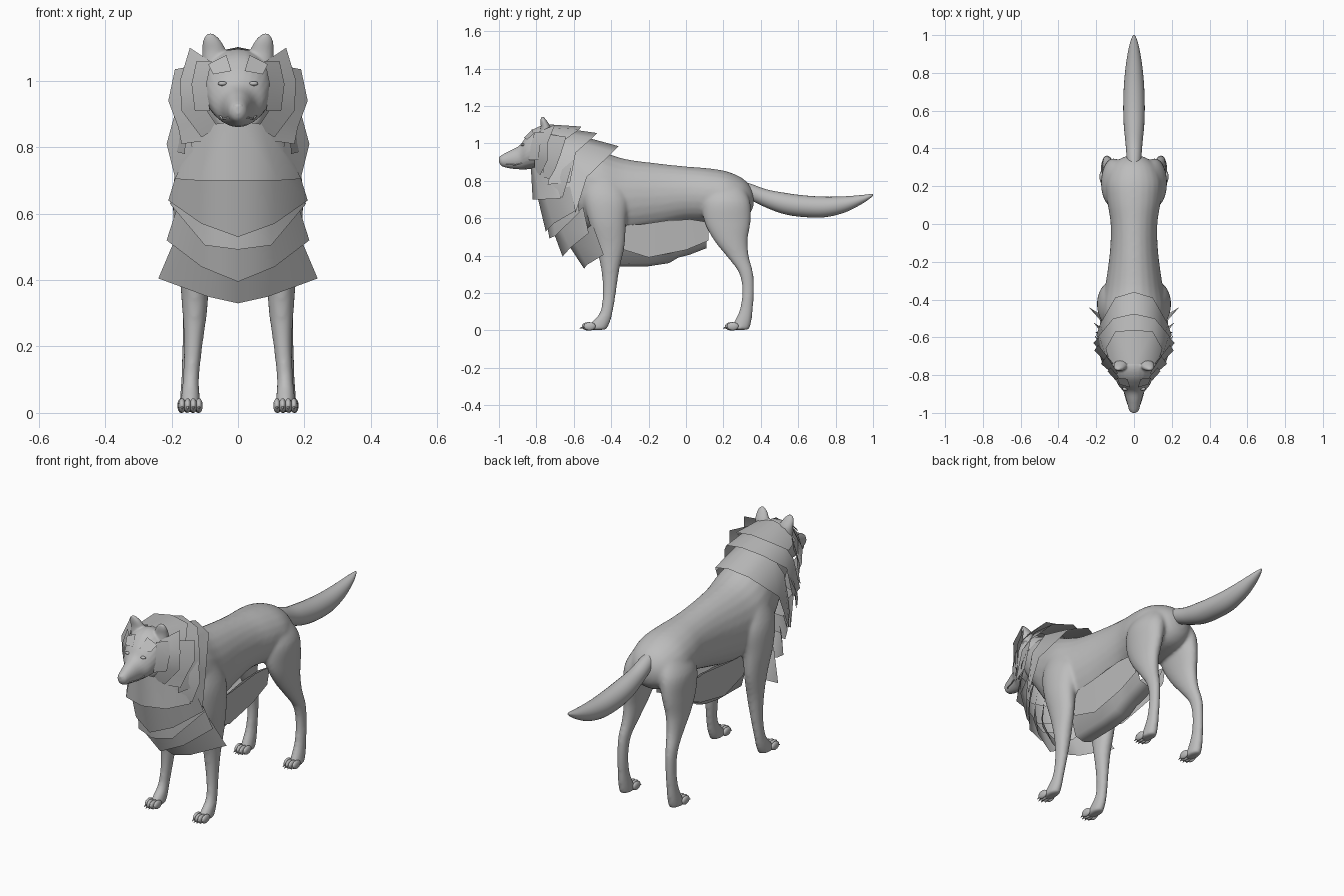
import bpy
import bmesh
from math import sin, cos, pi
from mathutils import Vector, Matrix

cube = bpy.data.objects.get("Cube")
if cube:
    bpy.data.objects.remove(cube, do_unlink=True)

# One plain fur colour for the whole animal
GREY = (.51, .51, .51, 1)
fur = bpy.data.materials.new("grey fur")
fur.use_nodes = True
fur.diffuse_color = GREY
fur.node_tree.nodes["Principled BSDF"].inputs["Base Color"].default_value = GREY


def finish(bm, name, closed=True):
    """Turn a bmesh into a named, smooth object."""
    if closed:
        bmesh.ops.recalc_face_normals(bm, faces=bm.faces)
    for face in bm.faces:
        face.smooth = True
    mesh = bpy.data.meshes.new(name)
    bm.to_mesh(mesh)
    bm.free()
    mesh.materials.append(fur)
    obj = bpy.data.objects.new(name, mesh)
    bpy.context.scene.collection.objects.link(obj)
    return obj


def spline(stations, steps=4):
    """Smooth interpolation through the cross-section stations."""
    pts = [Vector(s) for s in stations]
    pts = [pts[0]] + pts + [pts[-1]]
    out = []
    for a, b, c, d in zip(pts, pts[1:], pts[2:], pts[3:]):
        for i in range(steps):
            t = i / steps
            out.append(b + (c - a) * (t / 2)
                       + (a * 2 - b * 5 + c * 4 - d) * (t * t / 2)
                       + (b * 3 - a - c * 3 + d) * (t ** 3 / 2))
    return out + [pts[-1]]


def loft(bm, stations, side=1, upright=False, sides=24):
    """Closed tube of ellipses: (x, y, z, half width, half depth or height)."""
    rings = []
    for x, y, z, a, b in spline(stations):
        a, b = max(a, .002), max(b, .002)
        ring = []
        for i in range(sides):
            u, v = a * cos(2 * pi * i / sides), b * sin(2 * pi * i / sides)
            offset = (u, v, 0) if upright else (u, 0, v)
            ring.append(bm.verts.new(Vector((x * side, y, z)) + Vector(offset)))
        rings.append(ring)
    for low, high in zip(rings, rings[1:]):
        for i in range(sides):
            j = (i + 1) % sides
            bm.faces.new((low[i], low[j], high[j], high[i]))
    bm.faces.new(rings[0])
    bm.faces.new(rings[-1])


def centred(profile):
    return [(0, *p) for p in profile]


def ball(bm, centre, size):
    matrix = Matrix.Translation(centre) @ Matrix.Diagonal((*size, 1))
    bmesh.ops.create_uvsphere(bm, u_segments=14, v_segments=10, radius=1, matrix=matrix)


def blend(obj, voxel, rounds):
    """Merge overlapping volumes into one soft skin."""
    remesh = obj.modifiers.new("merge", 'REMESH')
    remesh.mode = 'VOXEL'
    remesh.voxel_size = voxel
    remesh.use_smooth_shade = True
    soften = obj.modifiers.new("soften", 'SMOOTH')
    soften.factor = .5
    soften.iterations = rounds


def sheet(name, *rows):
    """Thin fur sheet spanning half rows of points, mirrored across x."""
    bm = bmesh.new()
    grid = [[bm.verts.new(p) for p in row] for row in rows]
    for upper, lower in zip(grid, grid[1:]):
        for i in range(len(upper) - 1):
            bm.faces.new((upper[i], lower[i], lower[i + 1], upper[i + 1]))
    obj = finish(bm, name, closed=False)
    mirror = obj.modifiers.new("mirror", 'MIRROR')
    mirror.use_axis[0] = True
    mirror.merge_threshold = .0005


# Torso and legs
body = bmesh.new()
loft(body, centred([
    (-.78, .95, .08, .1), (-.7, .9, .11, .16), (-.58, .8, .14, .22),
    (-.45, .735, .168, .225), (-.33, .71, .152, .208), (-.15, .718, .128, .175),
    (0, .728, .124, .149), (.12, .722, .142, .145), (.22, .715, .148, .135),
    (.3, .705, .12, .11), (.345, .7, .075, .07), (.362, .7, .03, .03)]))
FRONT_LEG = [
    (.1, -.45, .8, .06, .1), (.125, -.43, .7, .066, .118), (.135, -.42, .58, .06, .1),
    (.133, -.405, .45, .047, .077), (.13, -.405, .32, .039, .048),
    (.135, -.41, .2, .028, .036), (.142, -.425, .1, .025, .034),
    (.143, -.455, .045, .029, .05), (.143, -.48, .003, .031, .055)]
HIND_LEG = [
    (.07, .21, .78, .05, .09), (.1, .215, .69, .07, .128), (.115, .222, .58, .058, .124),
    (.125, .24, .48, .046, .09), (.132, .28, .39, .035, .058),
    (.14, .32, .31, .028, .039), (.143, .332, .22, .025, .032),
    (.145, .324, .12, .025, .035), (.146, .305, .05, .029, .046),
    (.146, .285, .003, .031, .053)]
for side in (1, -1):
    for leg in (FRONT_LEG, HIND_LEG):
        loft(body, leg, side, upright=True)
blend(finish(body, "body"), .008, 14)

# Toes and claws
toes, claws = bmesh.new(), bmesh.new()
for side in (1, -1):
    for leg in (FRONT_LEG, HIND_LEG):
        x, y = leg[-1][:2]
        for k in range(4):
            tx = side * (x + (k - 1.5) * .017)
            ty = y - .035 - (.01 if k in (1, 2) else 0)
            ball(toes, (tx, ty, .022), (.0115, .032, .022))
            matrix = Matrix.Translation((tx, ty - .03, .016)) @ Matrix.Rotation(pi * .6, 4, 'X')
            bmesh.ops.create_cone(claws, cap_ends=True, segments=8, radius1=.007,
                                  radius2=.001, depth=.028, matrix=matrix)
finish(toes, "toes")
finish(claws, "claws")

# Tail
tail = bmesh.new()
loft(tail, centred([
    (.26, .765, .03, .04), (.34, .742, .038, .044), (.43, .705, .045, .049),
    (.52, .68, .054, .057), (.62, .665, .057, .058), (.74, .66, .053, .055),
    (.85, .674, .042, .043), (.94, .7, .026, .024), (.985, .718, .012, .011),
    (1, .725, .004, .004)]))
finish(tail, "tail")

# Head with ears
head = bmesh.new()
loft(head, centred([
    (-1, .913, .01, .014), (-.985, .908, .026, .03), (-.94, .914, .038, .048),
    (-.89, .925, .054, .064), (-.855, .948, .082, .087), (-.81, .972, .1, .107),
    (-.75, .985, .106, .112), (-.68, .98, .08, .09)]))
for side in (1, -1):
    loft(head, [(.068, -.75, 1.04, .038, .034), (.071, -.75, 1.085, .037, .027),
                (.078, -.76, 1.118, .028, .018), (.082, -.766, 1.136, .016, .01),
                (.083, -.768, 1.143, .006, .005)],
         side, upright=True)
blend(finish(head, "head"), .005, 3)

# Eyes and nose
face = bmesh.new()
ball(face, (0, -.985, .922), (.018, .015, .012))
for side in (1, -1):
    ball(face, (side * .047, -.872, .992), (.014, .01, .007))
finish(face, "eyes_and_nose")

# Lip line
curve = bpy.data.curves.new("lip", 'CURVE')
curve.dimensions = '3D'
curve.bevel_depth = .003
line = curve.splines.new('POLY')
half = [(.055, -.87, .895), (.046, -.91, .885), (.034, -.95, .888)]
path = half + [(0, -.99, .887)] + [(-x, y, z) for x, y, z in reversed(half)]
line.points.add(len(path) - 1)
for point, co in zip(line.points, path):
    point.co = (*co, 1)
curve.materials.append(fur)
bpy.context.scene.collection.objects.link(bpy.data.objects.new("lip", curve))

# Brow tufts and cheek ruffs, layered outwards from the face
sheet("brow_tufts",
      [(.02, -.865, 1.03), (.075, -.85, 1.02)],
      [(.035, -.82, 1.078), (.09, -.815, 1.05)])
sheet("inner_cheek_ruff",
      [(.08, -.81, 1.06), (.095, -.83, .99), (.085, -.84, .91)],
      [(.125, -.76, 1.06), (.14, -.78, .99), (.13, -.79, .91)])
sheet("cheek_ruff",
      [(.085, -.79, 1.06), (.105, -.8, 1), (.1, -.81, .92), (.06, -.81, .86)],
      [(.145, -.7, 1.1), (.175, -.74, 1), (.17, -.74, .91), (.11, -.78, .83)])
sheet("outer_cheek_ruff",
      [(.11, -.74, 1.05), (.13, -.75, .97), (.13, -.76, .88), (.1, -.77, .82)],
      [(.19, -.64, 1.035), (.21, -.67, .94), (.18, -.7, .86), (.17, -.73, .81)])
sheet("shoulder_ruff",
      [(.13, -.7, .92), (.14, -.72, .82), (.13, -.74, .74)],
      [(.185, -.6, .92), (.215, -.63, .81), (.19, -.66, .71)])

# Collars over the back of the neck
sheet("crown_collar",
      [(0, -.74, 1.102), (.08, -.74, 1.085), (.12, -.76, 1.02)],
      [(0, -.56, 1.09), (.1, -.57, 1.075), (.15, -.66, 1.01)])
sheet("middle_collar",
      [(0, -.68, 1.085), (.1, -.66, 1.055), (.15, -.7, .95), (.16, -.74, .78)],
      [(0, -.475, 1.055), (.11, -.5, 1.03), (.185, -.59, .95), (.2, -.62, .79)])
sheet("rear_collar",
      [(0, -.58, 1.045), (.1, -.58, 1.005), (.15, -.62, .9), (.15, -.66, .74)],
      [(0, -.36, .985), (.1, -.39, .955), (.18, -.53, .82), (.2, -.59, .63)])

# Overlapping chest flaps, top to bottom
sheet("throat_flap",
      [(0, -.83, .88), (.07, -.81, .87), (.12, -.72, .86)],
      [(0, -.82, .7), (.12, -.78, .7), (.19, -.67, .705)])
sheet("upper_chest_flap",
      [(0, -.8, .74), (.11, -.76, .74), (.17, -.62, .77)],
      [(0, -.75, .53), (.11, -.71, .57), (.21, -.59, .64)])
sheet("middle_chest_flap",
      [(0, -.75, .6), (.1, -.71, .62), (.17, -.58, .7)],
      [(0, -.73, .492), (.1, -.7, .505), (.205, -.57, .63)])
sheet("lower_chest_flap",
      [(0, -.71, .53), (.1, -.67, .55), (.17, -.55, .66)],
      [(0, -.66, .395), (.11, -.62, .44), (.215, -.52, .52)])
sheet("bottom_chest_flap",
      [(0, -.63, .46), (.1, -.6, .48), (.17, -.5, .57)],
      [(0, -.545, .33), (.09, -.53, .35), (.24, -.44, .405)])

# Belly fur: a hanging keel with a shorter outer layer
sheet("belly_keel",
      *[[(0, y, z), (.05, y, z + .015), (.1, y, z + rise)]
        for y, z, rise in ((-.4, .34, .2), (-.2, .343, .23), (-.09, .36, .23),
                           (-.04, .39, .2), (.02, .405, .19), (.11, .44, .14))])
sheet("belly_side_fur",
      *[[(.09, y, z), (.105, y, z + rise)]
        for y, z, rise in ((-.36, .44, .12), (-.2, .39, .18),
                           (0, .43, .16), (.12, .48, .1))])
